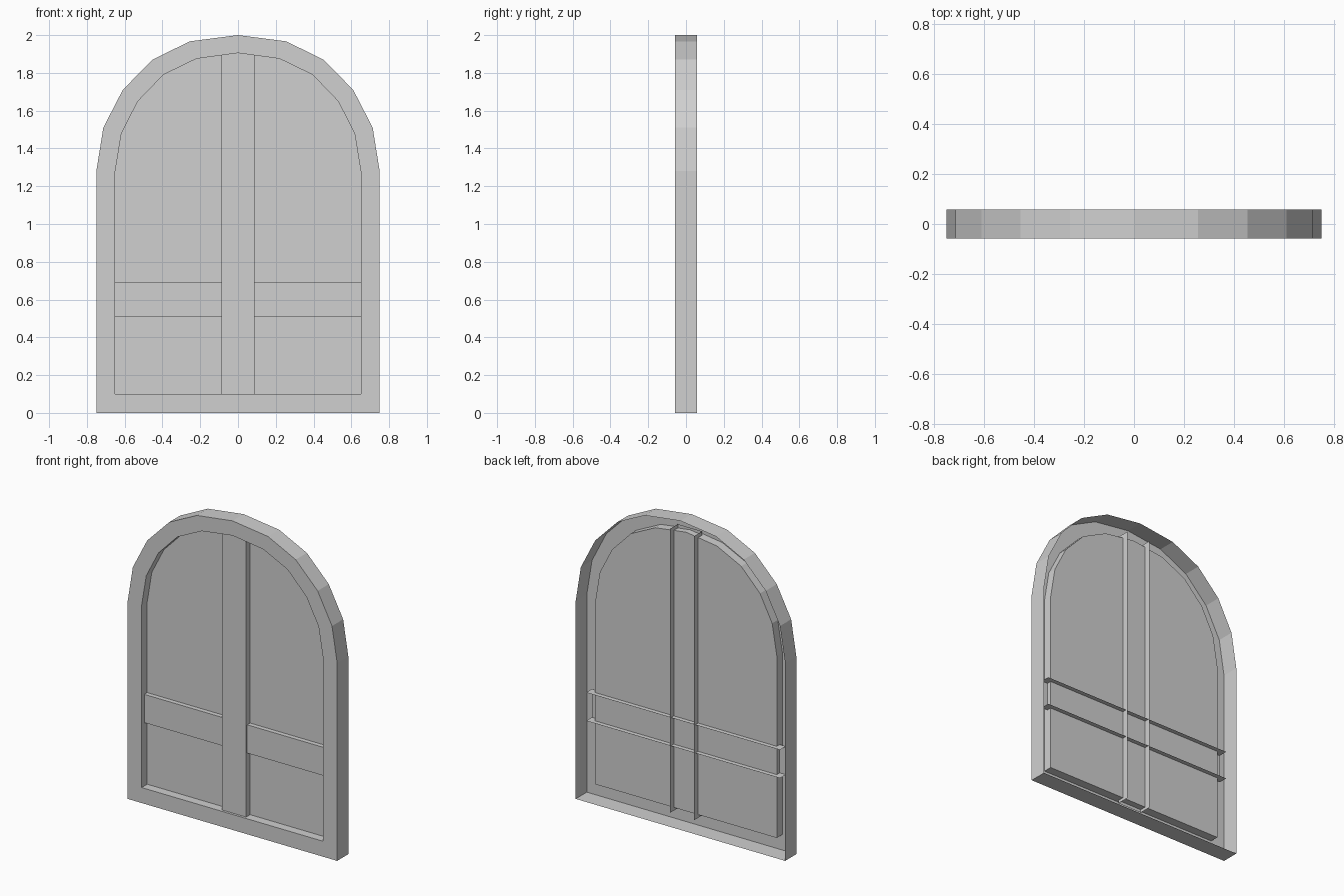
import bpy

cube = bpy.data.objects.get("Cube")
if cube:
    bpy.data.objects.remove(cube, do_unlink=True)

# Single plain grey material
grey = bpy.data.materials.new("plain_grey")
grey.use_nodes = True
colour = (0.63, 0.63, 0.63, 1)
grey.diffuse_color = colour
grey.node_tree.nodes["Principled BSDF"].inputs["Base Color"].default_value = colour


def make_object(name, verts, faces):
    mesh = bpy.data.meshes.new(name)
    mesh.from_pydata(verts, [], faces)
    mesh.materials.append(grey)
    obj = bpy.data.objects.new(name, mesh)
    bpy.context.collection.objects.link(obj)
    return obj


def mirrored(half):
    """Close a right-hand half outline (bottom to apex) with its mirror image."""
    return half + [(-x, z) for x, z in reversed(half[:-1])]


def channel(name, section, start, end, place):
    """Open-backed, open-ended strip: a U section swept from start to end."""
    n = len(section)
    verts = [place(p, along) for along in (start, end) for p in section]
    faces = [(i, i + 1, n + i + 1, n + i) for i in range(n - 1)]
    return make_object(name, verts, faces)


# Arched outlines of the frame and its opening
outer = mirrored([(0.75, 0), (0.75, 1.28), (0.713, 1.51), (0.61, 1.71),
                  (0.453, 1.87), (0.255, 1.967), (0, 2)])
inner = mirrored([(0.65, 0.1), (0.65, 1.28), (0.617, 1.48), (0.53, 1.65),
                  (0.395, 1.79), (0.22, 1.875), (0, 1.905)])

# Open-backed frame: outer wall, front rim, inner wall, then recessed panel
depth = 0.057
rings = [(outer, depth), (outer, -depth), (inner, -depth), (inner, 0)]
n = len(outer)
verts = [(x, y, z) for loop, y in rings for x, z in loop]
faces = []
for r in range(len(rings) - 1):
    for i in range(n):
        j = (i + 1) % n
        faces.append((r * n + i, r * n + j, (r + 1) * n + j, (r + 1) * n + i))
faces.append(tuple(range((len(rings) - 1) * n, len(rings) * n)))
make_object("arched_frame_and_panel", verts, faces)

# Upright centre bar, running through the panel
w, d = 0.087, 0.041
channel("centre_bar", [(-w, d), (-w, -d), (w, -d), (w, d)], 0.08, 1.918,
        lambda p, along: (p[0], p[1], along))

# Cross bar, shallower than the upright one
low, high, d = 0.51, 0.693, 0.03
channel("cross_bar", [(d, high), (-d, high), (-d, low), (d, low)], -0.694, 0.694,
        lambda p, along: (along, p[0], p[1]))
